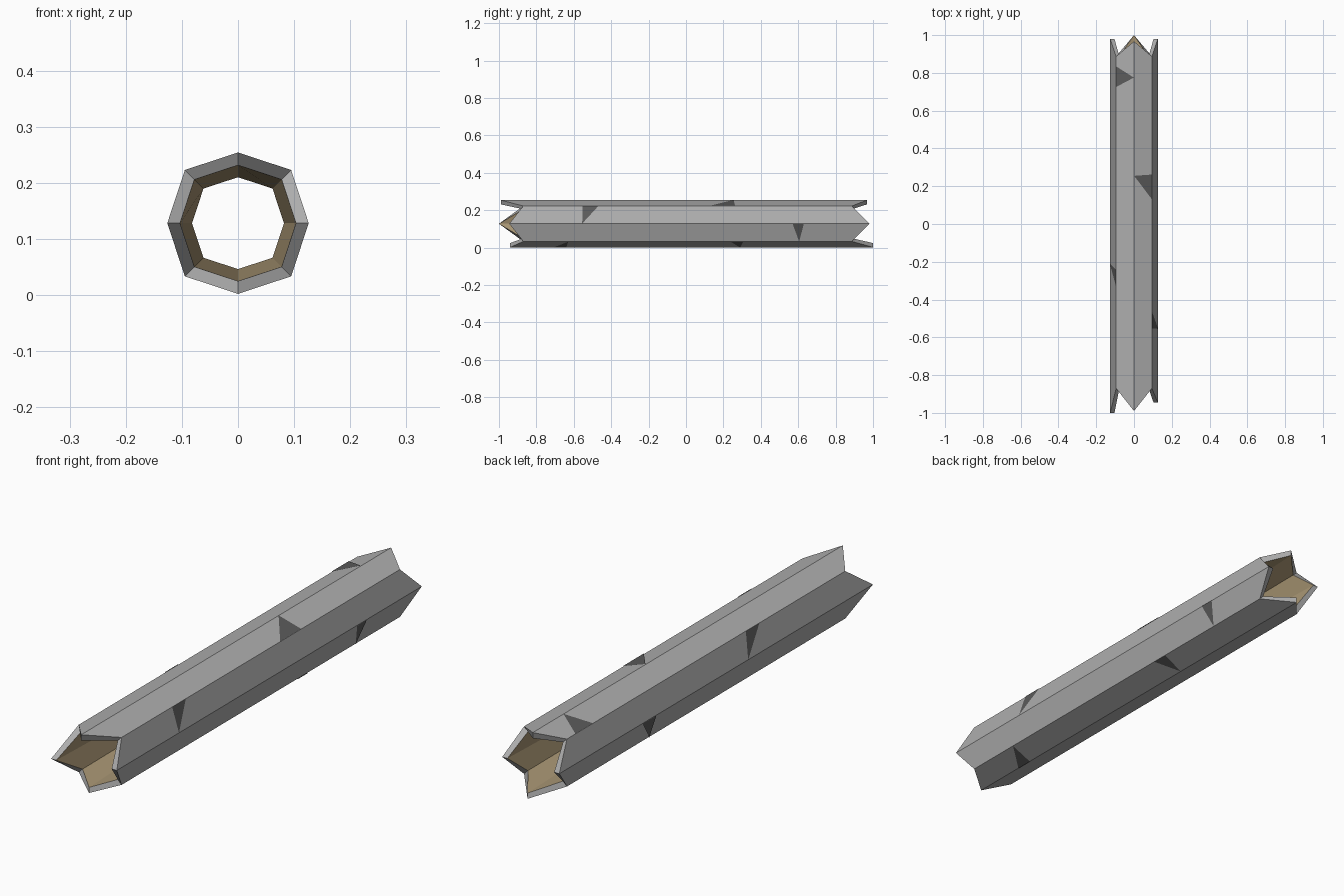
import bpy, bmesh, math
from mathutils import Vector

cube = bpy.data.objects.get("Cube")
if cube:
    bpy.data.objects.remove(cube, do_unlink=True)

CENTRE_Z = 0.128
SIDES = 8
# Tip positions along the log for the four long splinters: +x, top, -x, bottom
FRONT_TIPS = (-0.945, -0.99, -1.0, -0.94)
BACK_TIPS = (0.98, 0.967, 0.98, 1.0)
FRONT_NOTCH, BACK_NOTCH = -0.87, 0.887


def material(name, colour):
    mat = bpy.data.materials.new(name)
    mat.use_nodes = True
    mat.diffuse_color = (*colour, 1)
    mat.node_tree.nodes["Principled BSDF"].inputs["Base Color"].default_value = (*colour, 1)
    return mat


def make_object(name, bm, mats):
    mesh = bpy.data.meshes.new(name)
    bm.to_mesh(mesh)
    bm.free()
    for mat in mats:
        mesh.materials.append(mat)
    obj = bpy.data.objects.new(name, mesh)
    bpy.context.collection.objects.link(obj)
    return obj


def corner(k, y, scale=1.0):
    """Point on corner k of the eight-sided section."""
    angle = math.tau * k / SIDES
    radius = (0.134 if k % 2 else 0.126) * scale
    return Vector((radius * math.cos(angle), y, CENTRE_Z + radius * math.sin(angle)))


def end_y(k, tips, notch):
    return notch if k % 2 else tips[(k % SIDES) // 2]


bark = material("grey bark", (0.42, 0.42, 0.42))
wood = material("tan inner wood", (0.39, 0.30, 0.17))
knot = material("dark bark patch", (0.105, 0.105, 0.105))

# Hollow log: outer wall, splintered rims and a bore narrowing inwards
bm = bmesh.new()


def ring(tips, notch, scale):
    return [bm.verts.new(corner(k, end_y(k, tips, notch), scale)) for k in range(SIDES)]


def straight_ring(y, scale):
    return [bm.verts.new(corner(k, y, scale)) for k in range(SIDES)]


rings = [
    ring(FRONT_TIPS, FRONT_NOTCH, 1.0),
    ring(BACK_TIPS, BACK_NOTCH, 1.0),
    ring(BACK_TIPS, BACK_NOTCH, 0.82),
    straight_ring(0.4, 0.65),
    straight_ring(-0.4, 0.65),
    ring(FRONT_TIPS, FRONT_NOTCH, 0.82),
]
for i, lower in enumerate(rings):
    upper = rings[(i + 1) % len(rings)]
    for k in range(SIDES):
        n = (k + 1) % SIDES
        face = bm.faces.new((lower[k], lower[n], upper[n], upper[k]))
        face.material_index = 1 if i in (2, 3, 4) else 0
bmesh.ops.recalc_face_normals(bm, faces=bm.faces)
make_object("hollow_log", bm, (bark, wood))

# Dark bark patches: side number, then (across the side, along the log) per corner
PATCHES = (
    (0, (1, -0.553), (1, -0.468), (0, -0.555)),
    (1, (1, 0.255), (0, 0.262), (0, 0.13)),
    (2, (1, 0.835), (1, 0.725), (0, 0.775)),
    (3, (0, -0.24), (0, -0.325), (1, -0.21)),
    (4, (0, 0.455), (0, 0.37), (1, 0.37)),
    (6, (1, 0.24), (1, 0.305), (0, 0.29)),
    (6, (1, -0.63), (0, -0.71), (0, -0.64)),
    (7, (1, 0.57), (1, 0.63), (0, 0.605)),
)
bm = bmesh.new()
for side, *points in PATCHES:
    a, b = corner(side, 0), corner(side + 1, 0)
    outward = ((a + b) / 2 - Vector((0, 0, CENTRE_Z))).normalized()
    verts = []
    for across, along in points:
        p = a.lerp(b, across) + outward * 0.002
        p.y = along
        verts.append(bm.verts.new(p))
    face = bm.faces.new(verts)
    face.normal_update()
    if face.normal.dot(outward) < 0:
        face.normal_flip()
make_object("bark_patches", bm, (knot,))
